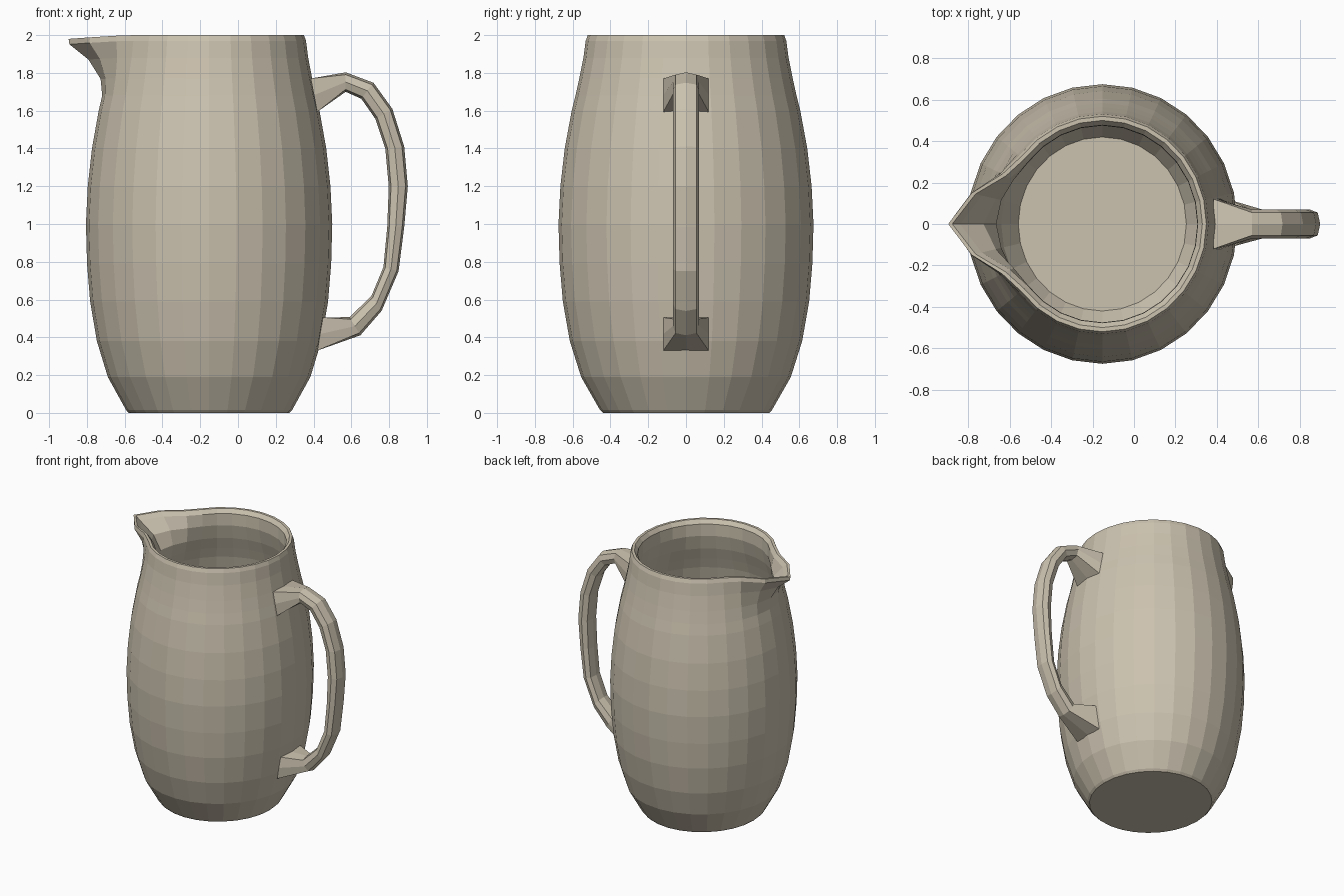
import bpy, bmesh
from math import pi, cos, sin

if "Cube" in bpy.data.objects:
    bpy.data.objects.remove(bpy.data.objects["Cube"])

SEG = 28
CX, SX = -0.153, 0.966          # body centre and slight x flattening

clay = bpy.data.materials.new("warm_clay")
clay.diffuse_color = (0.60, 0.54, 0.43, 1)
clay.use_nodes = True
clay.node_tree.nodes["Principled BSDF"].inputs["Base Color"].default_value = clay.diffuse_color


def loft(name, rings, cap_start=True, cap_end=True):
    """Skin a list of closed rings of points with flat quads."""
    bm = bmesh.new()
    vr = [[bm.verts.new(p) for p in r] for r in rings]
    n = len(vr[0])
    for a, b in zip(vr, vr[1:]):
        for i in range(n):
            j = (i + 1) % n
            bm.faces.new((a[i], a[j], b[j], b[i]))
    if cap_start:
        bm.faces.new(list(reversed(vr[0])))
    if cap_end:
        bm.faces.new(vr[-1])
    bmesh.ops.recalc_face_normals(bm, faces=bm.faces)
    me = bpy.data.meshes.new(name)
    bm.to_mesh(me)
    bm.free()
    me.materials.append(clay)
    ob = bpy.data.objects.new(name, me)
    bpy.context.collection.objects.link(ob)
    return ob


# Jug body: outer wall up, rim, inner wall down (radius, height)
profile = [(.44, 0), (.455, .015), (.555, .19), (.615, .38), (.652, .59),
           (.669, .79), (.675, 1.0), (.665, 1.2), (.642, 1.4), (.605, 1.6),
           (.585, 1.68), (.565, 1.77), (.543, 1.88), (.531, 1.97), (.52, 2.0),
           (.50, 2.0), (.477, 1.97), (.475, 1.88), (.50, 1.77), (.53, 1.68),
           (.555, 1.6), (.595, 1.4), (.615, 1.2), (.622, 1.0), (.605, .6),
           (.565, .38), (.505, .2), (.42, .07)]
spout = {0: .25, 1: .15, 2: .035}   # outward pull by steps away from the tip


def body_ring(r, z):
    pull = min(1, max(0, (z - 1.66) / .32)) ** 2
    pts = []
    for i in range(SEG):
        a = 2 * pi * i / SEG
        s = spout.get(abs(i - SEG // 2), 0)
        rr = r + s * pull
        pts.append((CX + SX * rr * cos(a), rr * sin(a), z - .08 * s * pull))
    return pts


loft("jug_body", [body_ring(r, z) for r, z in profile])

# Handle: outer and inner edge of each station (x, z)
outer = [(.385, 1.77), (.57, 1.803), (.717, 1.748), (.817, 1.61), (.88, 1.41),
         (.899, 1.2), (.88, .984), (.85, .75), (.76, .54), (.648, .411), (.42, .33)]
inner = [(.42, 1.594), (.57, 1.70), (.653, 1.663), (.727, 1.557), (.78, 1.398),
         (.798, 1.2), (.79, .984), (.77, .772), (.706, .618), (.59, .507), (.45, .505)]
bar = [(1, 0), (.88, .055), (.5, .07), (.12, .055), (0, 0)]
foot = [(1, 0), (1, .12), (.5, .12), (0, .12), (0, 0)]


def handle_ring(o, i, half):
    full = half + [(t, -y) for t, y in reversed(half[1:-1])]
    return [(i[0] + t * (o[0] - i[0]), y, i[1] + t * (o[1] - i[1])) for t, y in full]


last = len(outer) - 1
loft("jug_handle", [handle_ring(o, i, foot if k in (0, last) else bar)
                    for k, (o, i) in enumerate(zip(outer, inner))])
